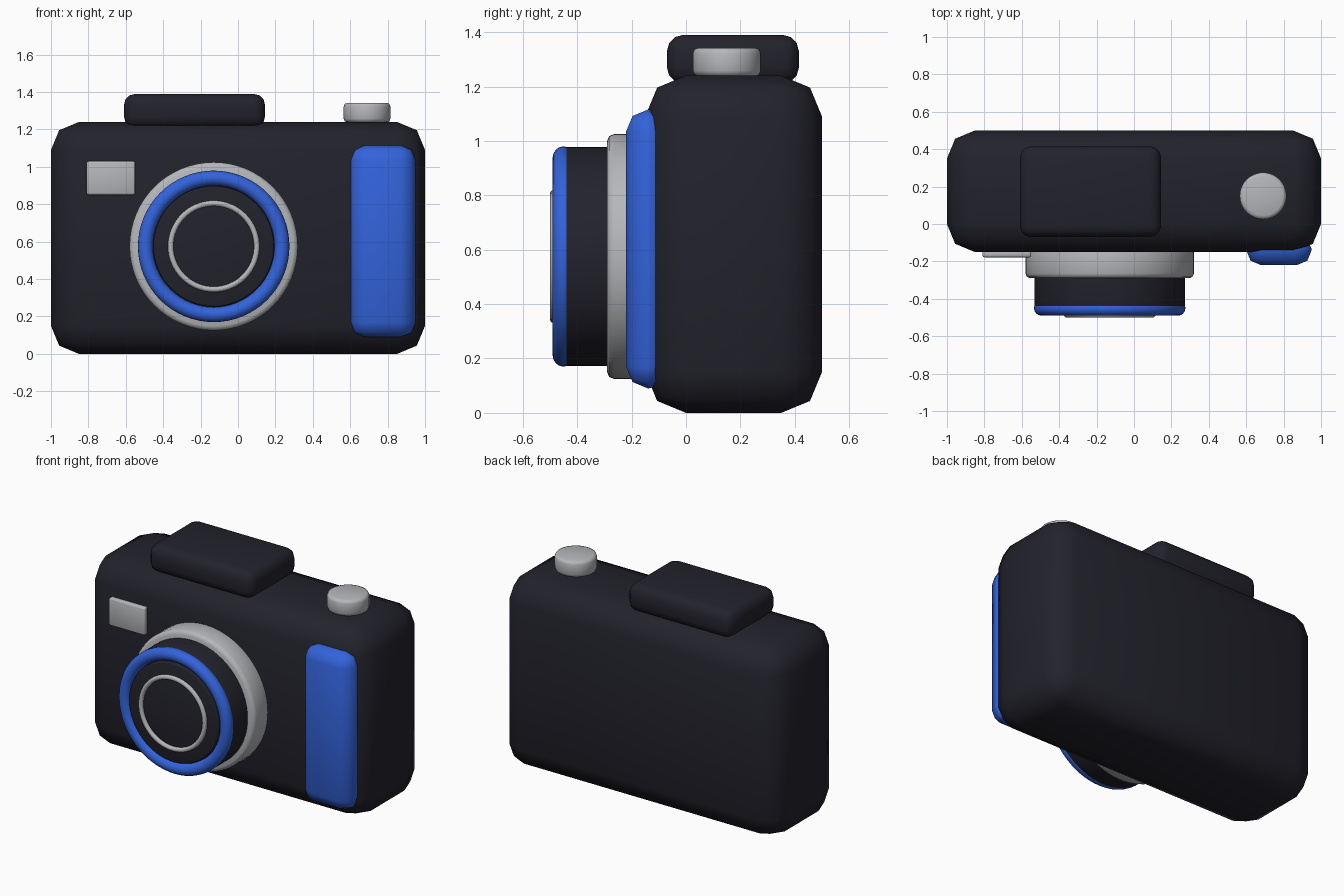
import bpy, math

if "Cube" in bpy.data.objects:
    bpy.data.objects.remove(bpy.data.objects["Cube"])

def material(name, rgb):
    m = bpy.data.materials.new(name)
    m.diffuse_color = (*rgb, 1)
    m.use_nodes = True
    m.node_tree.nodes["Principled BSDF"].inputs["Base Color"].default_value = m.diffuse_color
    return m

BLACK = material("charcoal", (0.016, 0.016, 0.025))
BLUE = material("blue", (0.033, 0.125, 0.71))
GREY = material("silver grey", (0.46, 0.47, 0.49))

def finish(name, mat, bevel=0, segments=2, angle=50):
    ob = bpy.context.object
    ob.name = name
    ob.data.materials.append(mat)
    bpy.ops.object.transform_apply(location=False, rotation=True, scale=True)
    if bevel:
        mod = ob.modifiers.new("rounding", 'BEVEL')
        mod.width, mod.segments = bevel, segments
        mod.limit_method = 'ANGLE'
        bpy.ops.object.modifier_apply(modifier=mod.name)
    bpy.ops.object.shade_smooth_by_angle(angle=math.radians(angle))
    return ob

def box(name, mat, lo, hi, bevel, segments=2):
    bpy.ops.mesh.primitive_cube_add(size=1, location=[(a + b) / 2 for a, b in zip(lo, hi)])
    bpy.context.object.scale = [b - a for a, b in zip(lo, hi)]
    return finish(name, mat, bevel, segments)

LENS_X, LENS_Z = -0.13, 0.575
FACING = (math.pi / 2, 0, 0)

def lens_disc(name, mat, radius, front, back, bevel):
    bpy.ops.mesh.primitive_cylinder_add(vertices=64, radius=radius, depth=back - front,
        location=(LENS_X, (front + back) / 2, LENS_Z), rotation=FACING)
    return finish(name, mat, bevel)

def lens_ring(name, mat, major, minor, y):
    bpy.ops.mesh.primitive_torus_add(major_segments=64, minor_segments=16, major_radius=major,
        minor_radius=minor, location=(LENS_X, y, LENS_Z), rotation=FACING)
    return finish(name, mat)

# Camera body, viewfinder hump, hand grip and flash window
box("body", BLACK, (-1, -0.15, 0), (1, 0.5, 1.24), 0.15)
box("viewfinder_hump", BLACK, (-0.61, -0.07, 1.21), (0.145, 0.415, 1.39), 0.06, 3)
box("hand_grip", BLUE, (0.6, -0.22, 0.09), (0.95, -0.055, 1.115), 0.08)
box("flash_window", GREY, (-0.81, -0.178, 0.85), (-0.55, -0.14, 1.03), 0.01)

# Shutter button
bpy.ops.mesh.primitive_cylinder_add(vertices=48, radius=0.125, depth=0.105, location=(0.69, 0.15, 1.29))
finish("shutter_button", GREY, 0.02)

# Lens, from the mount to the front ring
lens_disc("lens_mount", GREY, 0.45, -0.29, -0.12, 0.025)
lens_disc("lens_barrel", BLACK, 0.403, -0.45, -0.13, 0.012)
lens_ring("lens_trim_ring", BLUE, 0.365, 0.04, -0.45)
lens_disc("lens_glass", BLACK, 0.323, -0.48, -0.42, 0.01)
lens_ring("lens_inner_ring", GREY, 0.23, 0.015, -0.485)
